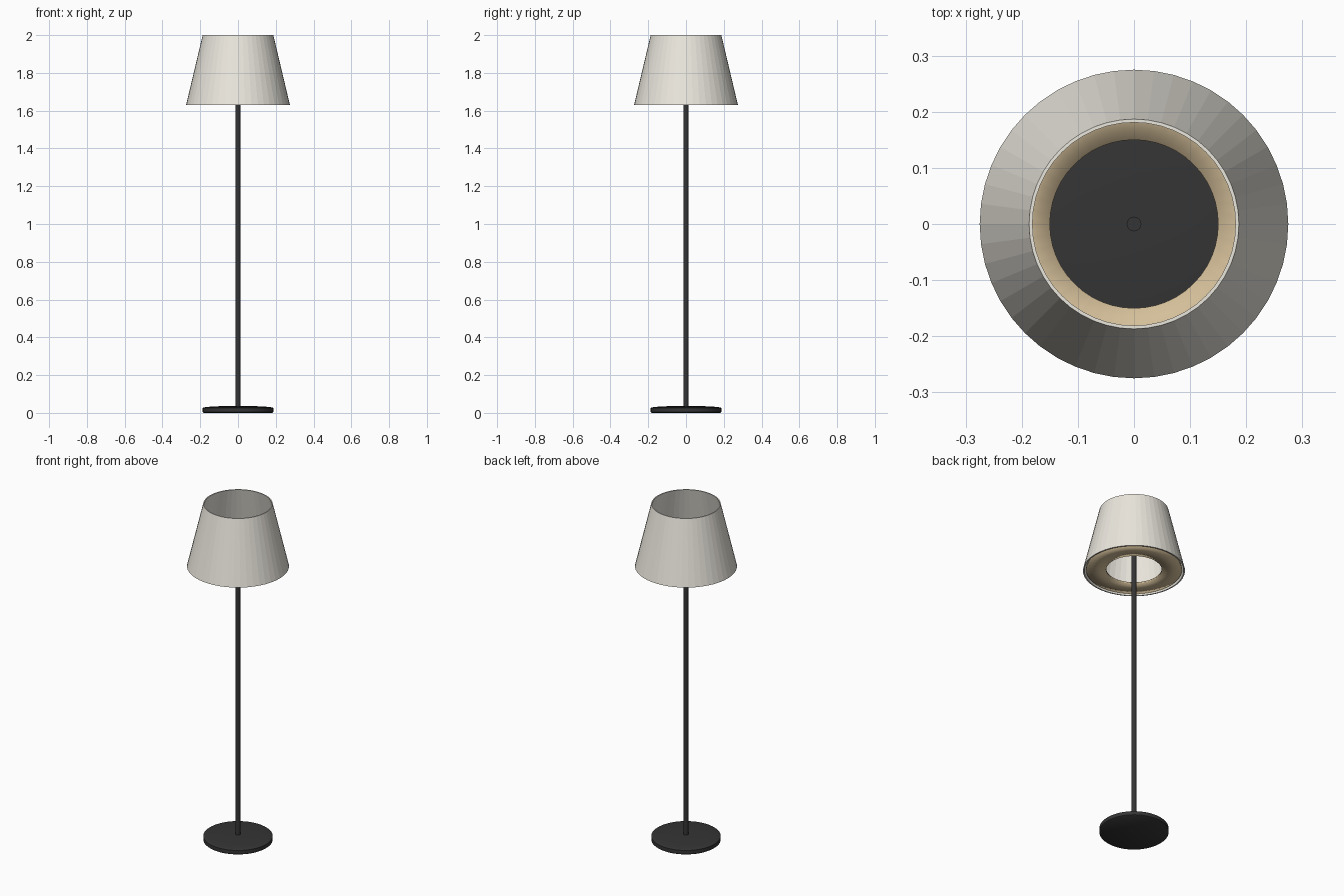
import bpy, bmesh, math

if "Cube" in bpy.data.objects:
    bpy.data.objects.remove(bpy.data.objects["Cube"])

SEGMENTS = 48

def material(name, rgb):
    m = bpy.data.materials.new(name)
    m.diffuse_color = (*rgb, 1)
    m.use_nodes = True
    m.node_tree.nodes["Principled BSDF"].inputs["Base Color"].default_value = m.diffuse_color
    return m

def lathe(name, profile, mat, segments=SEGMENTS, closed=False, smooth=None):
    """Spin an (r, z) profile about the z axis; closed joins its last point to its first."""
    bm = bmesh.new()
    verts = [bm.verts.new((r, 0, z)) for r, z in profile]
    edges = [bm.edges.new(p) for p in zip(verts, verts[1:])]
    if closed:
        edges.append(bm.edges.new((verts[-1], verts[0])))
    bmesh.ops.spin(bm, geom=verts + edges, cent=(0, 0, 0), axis=(0, 0, 1),
                   angle=math.tau, steps=segments, use_duplicate=False)
    bmesh.ops.remove_doubles(bm, verts=bm.verts, dist=1e-5)
    bmesh.ops.recalc_face_normals(bm, faces=bm.faces)
    mesh = bpy.data.meshes.new(name)
    bm.to_mesh(mesh)
    bm.free()
    mesh.materials.append(mat)
    obj = bpy.data.objects.new(name, mesh)
    bpy.context.collection.objects.link(obj)
    if smooth:
        bpy.ops.object.select_all(action='DESELECT')
        obj.select_set(True)
        bpy.context.view_layer.objects.active = obj
        bpy.ops.object.shade_smooth_by_angle(angle=math.radians(smooth))
    return obj

metal = material("dark_metal", (0.035, 0.035, 0.035))
fabric = material("cream_fabric", (0.83, 0.80, 0.73))
diffuser = material("tan_diffuser", (0.66, 0.52, 0.32))

# Weighted base: straight rim with a shallow domed top
dome = [(0.187 * math.cos(a), 0.026 + 0.011 * math.sin(a))
        for a in (math.radians(90 * i / 8) for i in range(8))]
lathe("base", [(0, 0), (0.182, 0), (0.187, 0.004)] + dome + [(0, 0.037)], metal, smooth=40)

# Pole, ending inside the shade
lathe("pole", [(0, 0.02), (0.013, 0.02), (0.013, 1.8), (0, 1.8)], metal, 24, smooth=40)

# Open tapered shade with a thin wall and flat facets
lathe("shade", [(0.275, 1.63), (0.187, 2.0), (0.181, 2.0), (0.268, 1.63)], fabric, closed=True)

# Diffuser ring across the bottom of the shade
lathe("diffuser_ring", [(0.15, 1.635), (0.258, 1.635), (0.258, 1.645), (0.15, 1.645)],
      diffuser, closed=True, smooth=120)
